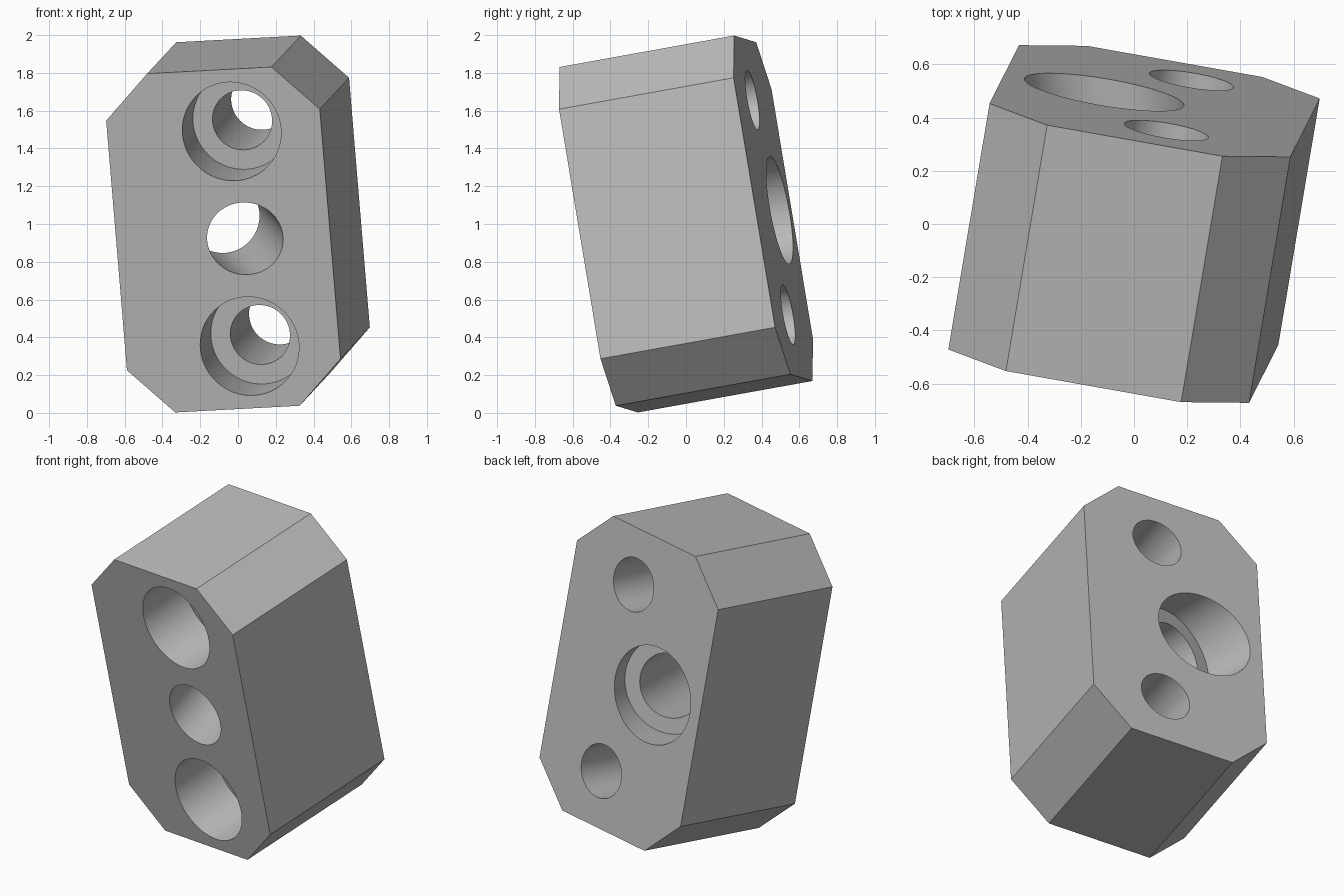
import bpy, bmesh
from mathutils import Vector, Matrix

cube = bpy.data.objects.get("Cube")
if cube:
    bpy.data.objects.remove(cube, do_unlink=True)

# Local frame of the tilted block: across, depth (front to back), up
depth_axis = Vector((0.163, 0.972, 0.175)).normalized()
across = Vector((0.982, -0.179, 0.052))
across = (across - across.dot(depth_axis) * depth_axis).normalized()
up = across.cross(depth_axis)
tilt = Matrix((across, depth_axis, up)).transposed().to_4x4()
tilt.translation = (0, 0, 1)

HALF_W, HALF_H, HALF_D, CHAMFER = 0.575, 0.912, 0.476, 0.24

# Single plain grey
grey = bpy.data.materials.new("plain grey")
grey.use_nodes = True
colour = (0.5, 0.5, 0.5, 1)
grey.diffuse_color = colour
grey.node_tree.nodes["Principled BSDF"].inputs["Base Color"].default_value = colour


def new_object(name, bm):
    bmesh.ops.recalc_face_normals(bm, faces=bm.faces)
    mesh = bpy.data.meshes.new(name)
    bm.to_mesh(mesh)
    bm.free()
    mesh.materials.append(grey)
    obj = bpy.data.objects.new(name, mesh)
    bpy.context.collection.objects.link(obj)
    return obj


# Block: rectangle with chamfered corners, extruded front to back
bm = bmesh.new()
w, h, c = HALF_W, HALF_H, CHAMFER
quarter = [(w, h - c), (w - c, h)]
outline = (quarter + [(-x, z) for x, z in reversed(quarter)]
           + [(-x, -z) for x, z in quarter] + [(x, -z) for x, z in reversed(quarter)])
face = bm.faces.new([bm.verts.new((x, -HALF_D, z)) for x, z in outline])
ext = bmesh.ops.extrude_face_region(bm, geom=[face])
bmesh.ops.translate(bm, vec=(0, 2 * HALF_D, 0),
                    verts=[v for v in ext["geom"] if isinstance(v, bmesh.types.BMVert)])
block = new_object("drilled_block", bm)


def drill(start, end, radius):
    """Cut a round bore between two local points."""
    start, end = Vector(start), Vector(end)
    line = end - start
    place = Matrix.Translation((start + end) / 2) @ line.to_track_quat('Z', 'Y').to_matrix().to_4x4()
    bm = bmesh.new()
    bmesh.ops.create_cone(bm, cap_ends=True, segments=72, radius1=radius,
                          radius2=radius, depth=line.length, matrix=place)
    cutter = new_object("bore_cutter", bm)
    cutter.hide_render = True
    mod = block.modifiers.new("bore", 'BOOLEAN')
    mod.operation, mod.solver, mod.object = 'DIFFERENCE', 'EXACT', cutter
    bpy.context.view_layer.objects.active = block
    bpy.ops.object.modifier_apply(modifier=mod.name)
    bpy.data.objects.remove(cutter, do_unlink=True)


# Two straight bolt holes, counterbored from the front
for z in (0.578, -0.578):
    drill((0.093, -1, z), (0.093, 1, z), 0.16)
    drill((0.093, -1, z), (0.093, -HALF_D + 0.345, z), 0.265)

# Slanted middle hole, counterbored from the back
front_mouth = Vector((0.117, -HALF_D, 0))
back_mouth = Vector((-0.193, HALF_D, 0))
slant = (back_mouth - front_mouth).normalized()
drill(front_mouth - slant * 0.4, back_mouth + slant * 0.4, 0.194)
drill(back_mouth - slant * 0.23, back_mouth + slant * 0.4, 0.289)

# Tilt into place, with smooth bores and crisp edges
block.data.transform(tilt)
bpy.ops.object.select_all(action='DESELECT')
block.select_set(True)
bpy.context.view_layer.objects.active = block
bpy.ops.object.shade_smooth_by_angle(angle=0.52)
